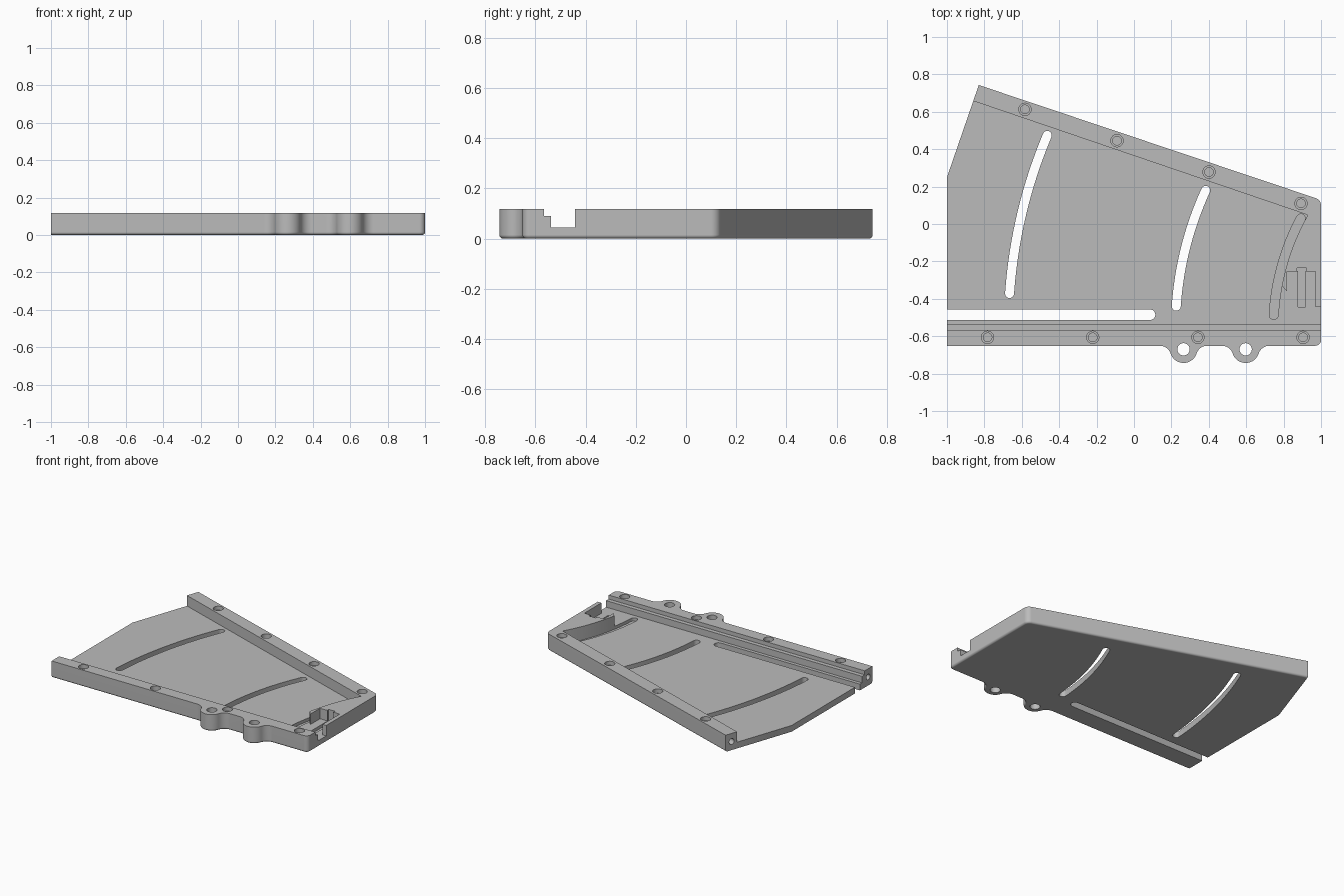
import bpy, bmesh
from math import pi, sin, cos, asin, atan2, sqrt
from mathutils import Vector, Matrix

if "Cube" in bpy.data.objects:
    bpy.data.objects.remove(bpy.data.objects["Cube"], do_unlink=True)

TOP, FLOOR, FRONT = 0.118, 0.044, -0.651
PIVOT = Vector((2.0, -0.56))          # common centre of the curved slots
HALF = 0.024                          # half width of the curved slots
RAIL_DIR = Vector((1.81, -0.615)).normalized()


def arc(c, r, a0, a1, n=10):
    """Points on an arc from angle a0 to a1."""
    return [(c[0] + r * cos(a0 + (a1 - a0) * i / n),
             c[1] + r * sin(a0 + (a1 - a0) * i / n)) for i in range(n + 1)]


def prism(name, pts, z0, z1):
    """Extruded outline."""
    bm = bmesh.new()
    face = bm.faces.new([bm.verts.new((x, y, z0)) for x, y in pts])
    ext = bmesh.ops.extrude_face_region(bm, geom=[face])["geom"]
    bmesh.ops.translate(bm, vec=(0, 0, z1 - z0),
                        verts=[v for v in ext if isinstance(v, bmesh.types.BMVert)])
    bmesh.ops.recalc_face_normals(bm, faces=bm.faces)
    return to_object(name, bm)


def to_object(name, bm):
    me = bpy.data.meshes.new(name)
    bm.to_mesh(me)
    bm.free()
    ob = bpy.data.objects.new(name, me)
    bpy.context.collection.objects.link(ob)
    return ob


def box(x0, x1, y0, y1, z0, z1):
    return prism("cutter", [(x0, y0), (x1, y0), (x1, y1), (x0, y1)], z0, z1)


def hole(x, y, r, z0, z1):
    return prism("cutter", arc((x, y), r, 0, 2 * pi, 24)[:-1], z0, z1)


def end_hole(start, direction, r, depth):
    """Horizontal bore into the end of a rail."""
    bm = bmesh.new()
    rot = Vector(direction).to_track_quat("Z", "Y").to_matrix().to_4x4()
    bmesh.ops.create_cone(bm, cap_ends=True, segments=24, radius1=r, radius2=r,
                          depth=2 * depth, matrix=Matrix.Translation(start) @ rot)
    return to_object("cutter", bm)


def polar(r, y):
    """Angle about the pivot of the left-hand arc point at height y."""
    return pi - asin((y - PIVOT.y) / r)


def curved_slot(r, y0, y1, z0, z1):
    a0, a1 = polar(r, y0), polar(r, y1)
    e0 = PIVOT + r * Vector((cos(a0), sin(a0)))
    e1 = PIVOT + r * Vector((cos(a1), sin(a1)))
    pts = arc(PIVOT, r + HALF, a0, a1, 24)
    pts += arc(e1, HALF, a1, a1 - pi, 8)[1:-1]
    pts += arc(PIVOT, r - HALF, a1, a0, 24)
    pts += arc(e0, HALF, a0 + pi, a0, 8)[1:-1]
    return prism("cutter", pts, z0, z1)


def lug(cx, cy=-0.67, r=0.073, f=0.06):
    """Outline of a rounded ear blended into the front edge."""
    dy = FRONT - f - cy
    dx = sqrt((r + f) ** 2 - dy * dy)
    a = atan2(-dy, dx)
    return (arc((cx - dx, FRONT - f), f, pi / 2, a, 8)[:-1]
            + arc((cx, cy), r, pi + a, 2 * pi - a, 20)
            + arc((cx + dx, FRONT - f), f, pi - a, pi / 2, 8)[1:])


# Tray body: full outline with the two mounting ears
LUGS = (0.265, 0.597)
outline = [(-1, FRONT)] + lug(LUGS[0]) + lug(LUGS[1])
outline += arc((0.97, FRONT + 0.03), 0.03, -pi / 2, 0, 6)
outline += arc((0.96, 0.1), 0.04, 0, atan2(RAIL_DIR.x, -RAIL_DIR.y), 6)
outline += [(-0.83, 0.743), (-1, 0.25)]
body = prism("slotted_tray", outline, 0, TOP)

# Rounded lower rim, except along the left end
bm = bmesh.new()
bm.from_mesh(body.data)
rim = [e for e in bm.edges if all(v.co.z < 0.001 for v in e.verts)
       and not (all(v.co.x < -0.8 for v in e.verts))]
bmesh.ops.bevel(bm, geom=rim, offset=0.015, segments=4, profile=0.5, affect="EDGES")
bm.to_mesh(body.data)
bm.free()

# Sunken floor between the rails and the curved end block
R3 = 1.255
inner = R3 - HALF
floor_pts = [(-1.2, -0.537), (1.2, -0.537), (1.2, -0.443), (0.971, -0.443),
             (0.971, -0.253), (0.818, -0.253), (0.818, -0.36)]
floor_pts += arc(PIVOT, inner, polar(inner, -0.33), polar(inner, 0.048), 20)
floor_pts += [(-1.2, 0.774)]
cutters = [prism("cutter", floor_pts, FLOOR, 0.3)]

# Ledge along the front rail
cutters.append(box(-1.2, 1.2, -0.566, -0.5, 0.09, 0.3))

# Through slots, blind groove, open straight slot
cutters.append(curved_slot(2.672, -0.372, 0.474, -0.1, 0.3))
cutters.append(curved_slot(1.778, -0.44, 0.18, -0.1, 0.3))
cutters.append(curved_slot(R3, -0.487, 0.03, 0.022, FLOOR + 0.02))
straight = [(-1.2, -0.513)] + arc((0.086, -0.485), 0.028, -pi / 2, pi / 2, 12) + [(-1.2, -0.457)]
cutters.append(prism("cutter", straight, -0.1, 0.3))

# Narrow recess in the end pocket
cutters.append(box(0.877, 0.918, -0.443, -0.24, 0.022, 0.3))
cutters.append(box(0.872, 0.923, -0.25, -0.235, 0.022, 0.3))

# Screw holes: counterbore and pilot
screws = [(-0.783 + 0.5623 * i, -0.606) for i in range(4)]
screws += [(-0.583 + 0.492 * i, 0.613 - 0.1677 * i) for i in range(4)]
for x, y in screws:
    cutters.append(hole(x, y, 0.033, 0.09, 0.3))
    cutters.append(hole(x, y, 0.023, 0.03, 0.2))
for x in LUGS:
    cutters.append(hole(x, -0.67, 0.033, -0.1, 0.3))

# Bores in the left ends of both rails
cutters.append(end_hole((-1, -0.605, 0.06), (1, 0, 0), 0.02, 0.1))
cutters.append(end_hole((-0.846, 0.698, 0.06), (RAIL_DIR.x, RAIL_DIR.y, 0), 0.02, 0.1))

bpy.context.view_layer.objects.active = body
for cutter in cutters:
    mod = body.modifiers.new("cut", "BOOLEAN")
    mod.operation, mod.solver, mod.object = "DIFFERENCE", "EXACT", cutter
    bpy.ops.object.modifier_apply(modifier=mod.name)
    bpy.data.objects.remove(cutter, do_unlink=True)

# Plain grey finish
mat = bpy.data.materials.new("plain_grey")
mat.use_nodes = True
grey = (0.5, 0.5, 0.5, 1)
mat.diffuse_color = grey
mat.node_tree.nodes["Principled BSDF"].inputs["Base Color"].default_value = grey
body.data.materials.clear()
body.data.materials.append(mat)

bpy.ops.object.select_all(action="DESELECT")
body.select_set(True)
bpy.ops.object.shade_smooth_by_angle(angle=0.55)
weighted = body.modifiers.new("weighted", "WEIGHTED_NORMAL")
weighted.keep_sharp = True
